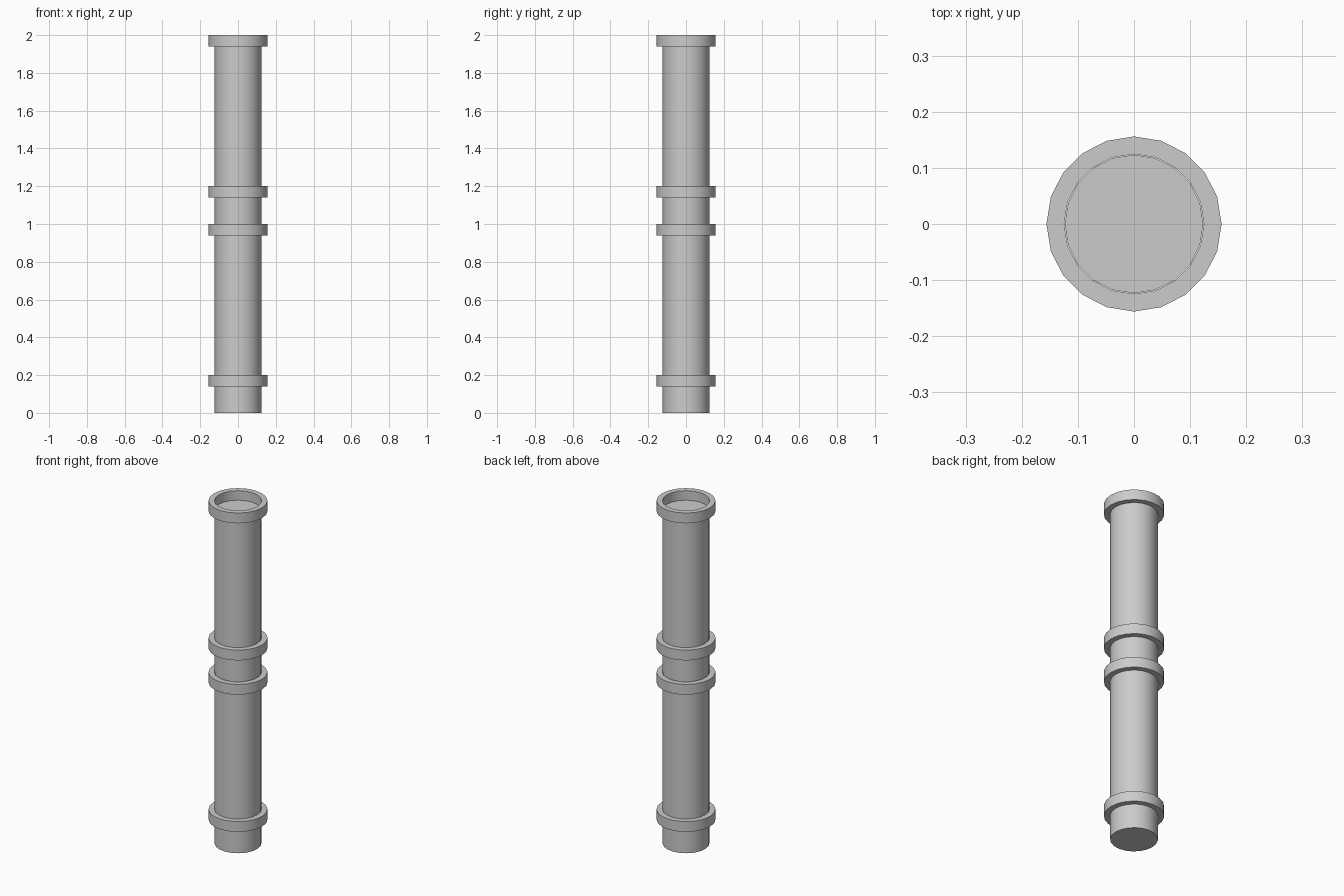
import bpy, bmesh, math

if "Cube" in bpy.data.objects:
    bpy.data.objects.remove(bpy.data.objects["Cube"])

SIDES = 20
PIPE_R = 0.1235
RING_IN = 0.1245
RING_OUT = 0.156


def lathe(name, profile, closed):
    """Spin (radius, z) points round z; open profiles get end caps."""
    bm = bmesh.new()
    loops = [[bm.verts.new((r * math.cos(2 * math.pi * i / SIDES),
                            r * math.sin(2 * math.pi * i / SIDES), z))
              for i in range(SIDES)] for r, z in profile]
    count = len(loops)
    for k in range(count if closed else count - 1):
        a, b = loops[k], loops[(k + 1) % count]
        for i in range(SIDES):
            j = (i + 1) % SIDES
            bm.faces.new((a[i], a[j], b[j], b[i]))
    if not closed:
        bm.faces.new(loops[0][::-1])
        bm.faces.new(loops[-1])
    bmesh.ops.recalc_face_normals(bm, faces=bm.faces)
    mesh = bpy.data.meshes.new(name)
    bm.to_mesh(mesh)
    bm.free()
    obj = bpy.data.objects.new(name, mesh)
    bpy.context.collection.objects.link(obj)
    bpy.ops.object.select_all(action='DESELECT')
    obj.select_set(True)
    bpy.context.view_layer.objects.active = obj
    bpy.ops.object.shade_smooth_by_angle(angle=math.radians(30))
    return obj


def ring(name, z0, z1):
    lathe(name, [(RING_IN, z0), (RING_OUT, z0), (RING_OUT, z1), (RING_IN, z1)], True)


# Two identical stacked pipe lengths, each with a lower band and a socket on top
for label, base in (("lower", 0.0), ("upper", 1.0)):
    lathe(label + "_pipe", [(PIPE_R, base), (PIPE_R, base + 0.945)], False)
    ring(label + "_band", base + 0.14, base + 0.20)
    ring(label + "_socket", base + 0.94, base + 1.0)
